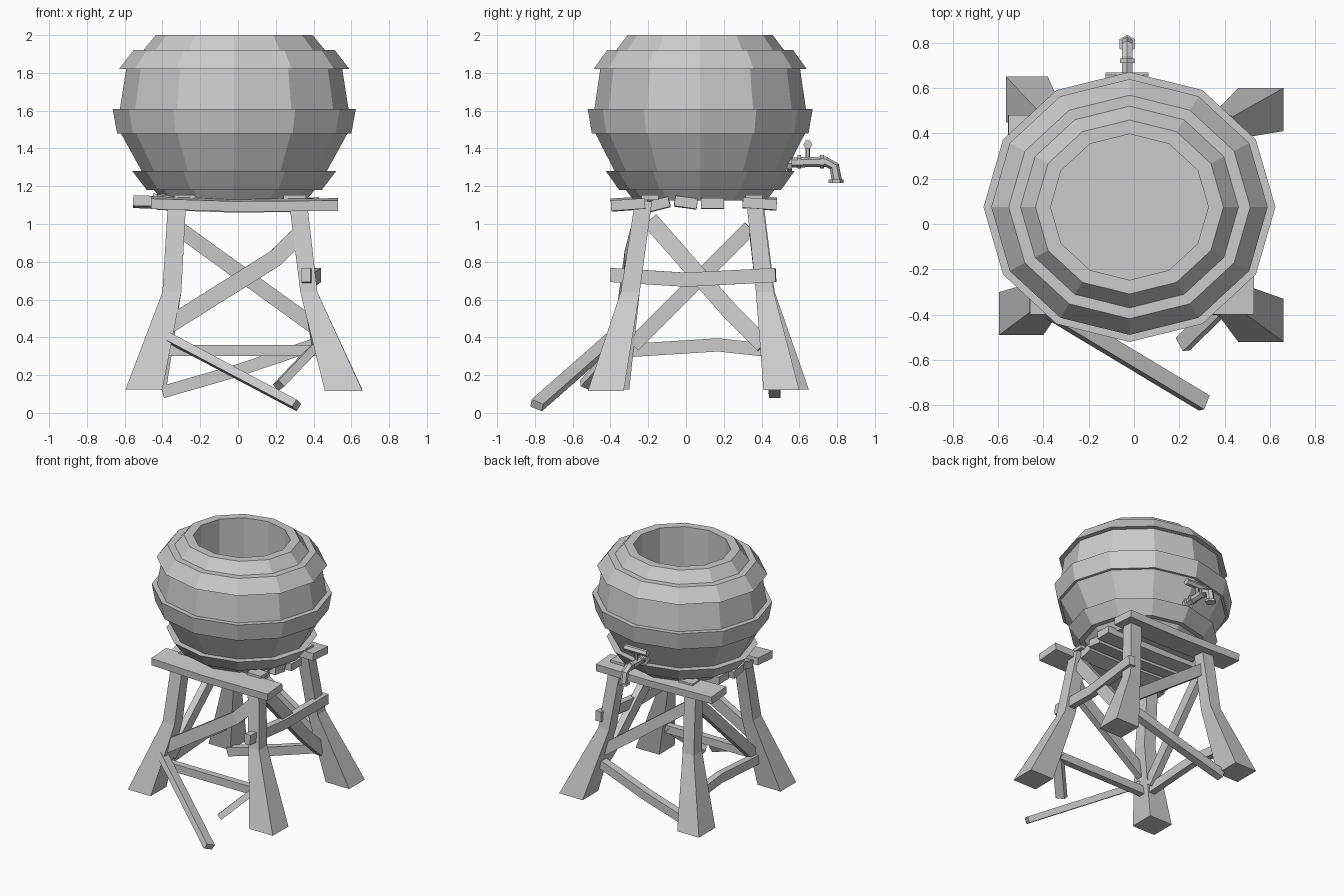
import bpy, bmesh
from math import sin, cos, pi, radians
from mathutils import Vector

cube = bpy.data.objects.get("Cube")
if cube:
    bpy.data.objects.remove(cube, do_unlink=True)

mat = bpy.data.materials.new("weathered_grey")
mat.use_nodes = True
GREY = (0.6, 0.6, 0.6, 1)
mat.diffuse_color = GREY
mat.node_tree.nodes["Principled BSDF"].inputs["Base Color"].default_value = GREY


def loft(name, rings, closed=False):
    """Skin a list of equal rings; cap the ends unless the loop is closed."""
    bm = bmesh.new()
    loops = [[bm.verts.new(p) for p in ring] for ring in rings]
    pairs = list(zip(loops, loops[1:]))
    if closed:
        pairs.append((loops[-1], loops[0]))
    else:
        bm.faces.new(loops[0])
        bm.faces.new(loops[-1])
    for a, b in pairs:
        n = len(a)
        for i in range(n):
            j = (i + 1) % n
            bm.faces.new((a[i], a[j], b[j], b[i]))
    bmesh.ops.recalc_face_normals(bm, faces=bm.faces)
    mesh = bpy.data.meshes.new(name)
    bm.to_mesh(mesh)
    bm.free()
    mesh.materials.append(mat)
    obj = bpy.data.objects.new(name, mesh)
    bpy.context.collection.objects.link(obj)
    return obj


def sweep(name, points, section, normal):
    """Sweep a (side, normal) section along a path of points."""
    pts = [Vector(p) for p in points]
    normal = Vector(normal)
    rings = []
    for i, p in enumerate(pts):
        tangent = (pts[min(i + 1, len(pts) - 1)] - pts[max(i - 1, 0)]).normalized()
        side = normal.cross(tangent).normalized()
        out = tangent.cross(side)
        rings.append([p + side * u + out * v for u, v in section])
    return loft(name, rings)


def beam(name, points, width, thick, normal):
    w, t = width / 2, thick / 2
    return sweep(name, points, [(-w, -t), (w, -t), (w, t), (-w, t)], normal)


def rod(name, points, radius, sides=6):
    ring = [(radius * cos(2 * pi * i / sides), radius * sin(2 * pi * i / sides))
            for i in range(sides)]
    normal = (1, 0, 0) if points[0][0] == points[-1][0] else (0, 0, 1)
    return sweep(name, points, ring, normal)


# Barrel: twelve sides, slightly narrower front to back
CX, CY, SQUASH, SIDES = -0.02, 0.075, 0.925, 12


def lathe(name, profile, closed=False):
    turns = [2 * pi * i / SIDES for i in range(SIDES)]
    rings = [[(CX + r * cos(a), CY + r * SQUASH * sin(a), z) for a in turns]
             for r, z in profile]
    return loft(name, rings, closed)


lathe("barrel_body", [(.38, 1.125), (.425, 1.18), (.49, 1.28), (.6, 1.48),
                      (.605, 1.61), (.572, 1.82), (.481, 1.92), (.415, 2.0),
                      (.348, 2.0), (.348, 1.2)])
for name, r0, z0, r1, z1 in [("bottom_hoop", .463, 1.18, .54, 1.28),
                             ("middle_hoop", .62, 1.48, .644, 1.61),
                             ("top_hoop", .61, 1.82, .533, 1.92)]:
    lathe(name, [(r0, z0), (r1, z1), (r1 - .07, z1), (r0 - .07, z0)], True)

# Legs: thin at the top, kinked, with wide feet
def leg(name, levels):
    loft(name, [[(x0, y0, z), (x1, y0, z), (x1, y1, z), (x0, y1, z)]
                for x0, x1, y0, y1, z in levels])


leg("front_left_leg", [(.46, .66, -.52, -.33, .115), (.33, .42, -.345, -.245, .64),
                       (.27, .365, -.27, -.18, 1.12)])
leg("front_right_leg", [(-.595, -.4, -.49, -.3, .125), (-.4, -.3, -.345, -.245, .64),
                        (-.37, -.275, -.27, -.18, 1.12)])
leg("back_left_leg", [(.46, .66, .41, .6, .12), (.33, .42, .37, .465, .64),
                      (.27, .365, .32, .405, 1.12)])
leg("back_right_leg", [(-.565, -.38, .45, .65, .125), (-.395, -.3, .37, .47, .64),
                       (-.37, -.275, .32, .41, 1.12)])

# Platform planks: centre y, width, ends, height and tilt in degrees
planks = [(-.307, .18, -.46, .53, 1.103, 4), (-.145, .115, -.43, .33, 1.105, 14),
          (0, .12, -.45, .36, 1.115, -8), (.14, .12, -.42, .4, 1.11, 0),
          (.39, .18, -.555, .43, 1.108, -4)]
for i, (y, width, x0, x1, z, tilt) in enumerate(planks):
    a = radians(tilt)
    beam(f"platform_plank_{i + 1}", [(x0, y, z + .01), (CX, y, z - .004), (x1, y, z)],
         width, .055, (0, -sin(a), cos(a)))

# Loose blocks wedged under the barrel
for name, x, y in [("front_right_wedge", -.28, -.19), ("front_left_wedge", .3, -.19),
                   ("back_right_wedge", -.28, .36), ("back_left_wedge", .3, .36)]:
    beam(name, [(x - .06, y, 1.14), (x + .06, y, 1.14)], .09, .025, (0, 0, 1))

# Braces on the front and back
FRONT, SIDE = (0, 1, 0), (1, 0, 0)
beam("front_diagonal", [(-.39, -.35, .45), (.2, -.3, .82), (.32, -.27, .94)],
     .09, .05, FRONT)
beam("front_rail", [(-.4, -.35, .33), (.41, -.35, .33)], .06, .05, FRONT)
beam("back_diagonal", [(-.32, .36, .98), (.4, .42, .46)], .08, .05, FRONT)
beam("back_rail", [(-.4, .47, .11), (0, .46, .225), (.4, .44, .36)], .065, .06, FRONT)

# Braces on the left and right
beam("left_diagonal", [(.33, -.19, 1.02), (.39, .24, .53), (.42, .41, .36)],
     .09, .05, SIDE)
beam("left_rail", [(.36, -.4, .73), (.38, 0, .705), (.415, .475, .73)],
     .075, .05, SIDE)
beam("right_diagonal", [(-.33, .34, .98), (-.38, -.28, .36)], .08, .05, SIDE)
beam("right_rail", [(-.4, -.31, .33), (-.4, .17, .36), (-.4, .4, .335)],
     .07, .05, SIDE)

# Broken braces hanging from the front
beam("fallen_brace", [(-.38, -.375, .405), (.31, -.79, .04)], .07, .045, (.25, .3, 1))
beam("broken_stub", [(.4, -.35, .34), (.215, -.53, .145)], .07, .045, (0, .4, 1))

# Tap on the back of the barrel
TX = -.03
rod("tap_plate", [(TX, .535, 1.32), (TX, .56, 1.32)], .042, 8)
rod("tap_pipe", [(TX, .53, 1.325), (TX, .74, 1.33), (TX, .785, 1.305),
                 (TX, .8, 1.225)], .027)
for name, y in [("inner_collar", .6), ("outer_collar", .72)]:
    rod(name, [(TX, y - .01, 1.33), (TX, y + .01, 1.33)], .036)
rod("tap_lip", [(TX, .795, 1.235), (TX, .795, 1.218)], .04)
rod("tap_stem", [(TX, .645, 1.34), (TX, .645, 1.42)], .012)
rod("tap_handle", [(TX - .095, .645, 1.42), (TX + .095, .645, 1.42)], .024)
